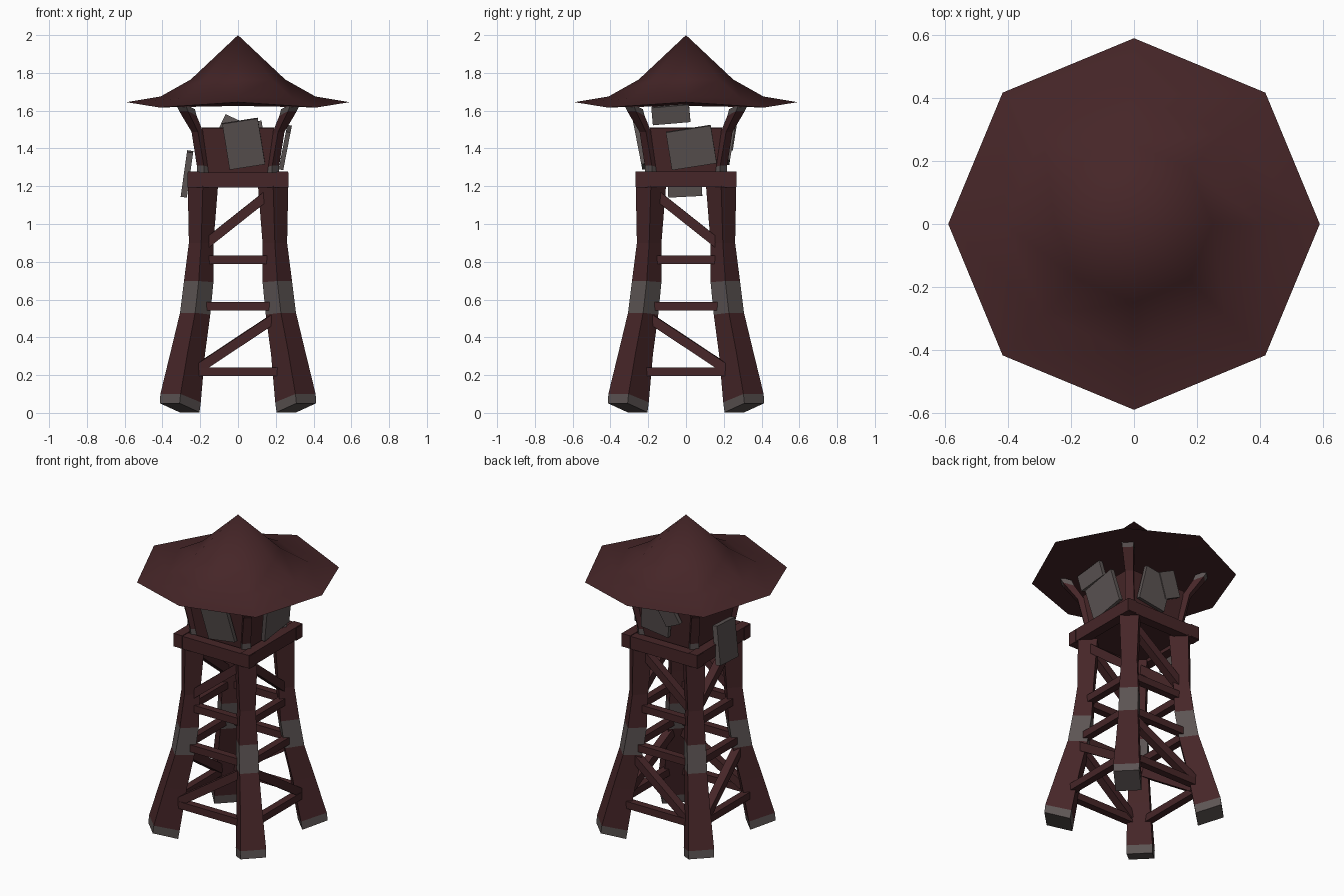
import bpy, bmesh, math
from mathutils import Matrix, Vector

if "Cube" in bpy.data.objects:
    bpy.data.objects.remove(bpy.data.objects["Cube"])


def material(name, rgb):
    m = bpy.data.materials.new(name)
    m.diffuse_color = (*rgb, 1)
    m.use_nodes = True
    m.node_tree.nodes["Principled BSDF"].inputs["Base Color"].default_value = m.diffuse_color
    return m


WOOD = material("dark red wood", (0.061, 0.019, 0.021))
GREY = material("weathered grey", (0.107, 0.089, 0.087))


def finish(name, bm, mats):
    bmesh.ops.recalc_face_normals(bm, faces=bm.faces)
    me = bpy.data.meshes.new(name)
    bm.to_mesh(me)
    bm.free()
    for m in mats:
        me.materials.append(m)
    ob = bpy.data.objects.new(name, me)
    bpy.context.collection.objects.link(ob)
    return ob


def box(name, size, matrix, mat):
    bm = bmesh.new()
    bmesh.ops.create_cube(bm, size=1, matrix=matrix @ Matrix.Diagonal((*size, 1)))
    return finish(name, bm, [mat])


def panel(name, az, u, d, z, w, h, t=0.025, tilt=0, roll=0, mat=GREY):
    """Board on one side: u along the side, d outward, tilt leans the top out."""
    r = math.radians
    m = (Matrix.Rotation(r(az), 4, 'Z') @ Matrix.Translation((u, -d, z))
         @ Matrix.Rotation(r(tilt), 4, 'X') @ Matrix.Rotation(r(roll), 4, 'Y'))
    return box(name, (w, t, h), m, mat)


def corner_post(name, sx, sy, sections, grey):
    """Loft of diamond sections (z, corner offset, half diagonal, z tilt)."""
    bm = bmesh.new()
    rings = []
    for z, c, h, t in sections:
        rings.append([bm.verts.new((sx * (c + dx * h), sy * (c + dy * h), z + t * (dx + dy)))
                      for dx, dy in ((1, 0), (0, 1), (-1, 0), (0, -1))])
    for k, (a, b) in enumerate(zip(rings, rings[1:])):
        for i in range(4):
            f = bm.faces.new((a[i], a[(i + 1) % 4], b[(i + 1) % 4], b[i]))
            f.material_index = 1 if k in grey else 0
    for ring, k in ((rings[0], 0), (rings[-1], len(rings) - 2)):
        bm.faces.new(ring).material_index = 1 if k in grey else 0
    return finish(name, bm, [WOOD, GREY])


# legs below the platform, roof posts above it
LEG = [(0.027, 0.309, 0.105, 0.024), (0.078, 0.304, 0.107, 0.022), (0.32, 0.265, 0.09, 0.01),
       (0.525, 0.227, 0.08, 0.005), (0.695, 0.208, 0.078, 0.003), (0.9, 0.195, 0.065, 0),
       (1.2, 0.186, 0.08, 0)]
POST = [(1.26, 0.178, 0.038, 0), (1.305, 0.181, 0.037, 0.004), (1.48, 0.212, 0.034, 0.008),
        (1.585, 0.265, 0.046, 0.012), (1.62, 0.278, 0.05, 0.012)]
for sx, xn in ((-1, "left"), (1, "right")):
    for sy, yn in ((-1, "front"), (1, "back")):
        corner_post(f"{yn}_{xn}_leg", sx, sy, LEG, {0, 3})
        corner_post(f"{yn}_{xn}_roof_post", sx, sy, POST, {0, 3})


def leg_offset(z):
    for a, b in zip(LEG, LEG[1:]):
        if z <= b[0]:
            return a[1] + (b[1] - a[1]) * (z - a[0]) / (b[0] - a[0])
    return LEG[-1][1]


def brace(name, az, u0, z0, u1, z1, size):
    rot = Matrix.Rotation(math.radians(az), 4, 'Z')
    p = Vector((u0, -leg_offset(z0), z0))
    q = Vector((u1, -leg_offset(z1), z1))
    x = (q - p).normalized()
    y = Vector((0, 0, 1)).cross(x).normalized()
    m = Matrix((x, y, x.cross(y))).transposed().to_4x4()
    m = rot @ Matrix.Translation((p + q) / 2) @ m
    return box(name, ((q - p).length, size, size), m, WOOD)


for i, (side, az) in enumerate((("front", 0), ("right", 90), ("back", 180), ("left", 270))):
    # rails and diagonal braces between the legs
    for z, half in ((0.217, 0.235), (0.565, 0.185), (0.81, 0.175)):
        brace(f"{side}_rail", az, -half, z, half, z, 0.045)
    s = 1 if i in (0, 3) else -1
    brace(f"{side}_lower_brace", az, -0.21 * s, 0.235, 0.19 * s, 0.5, 0.05)
    brace(f"{side}_upper_brace", az, -0.17 * s, 0.895, 0.17 * s, 1.165, 0.05)
    # platform frame and low cabin wall
    lift = 0.004 if i % 2 else 0
    panel(f"{side}_platform_beam", az, 0, 0.235, 1.233 + lift, 0.535, 0.08, 0.06, mat=WOOD)
    panel(f"{side}_cabin_wall", az, 0, 0.195, 1.385, 0.38, 0.25, 0.025, tilt=7, mat=WOOD)

# platform floor
box("platform_floor", (0.46, 0.46, 0.04), Matrix.Translation((0, 0, 1.24)), WOOD)

# loose grey boards nailed on the cabin
panel("front_board", 0, 0.03, 0.245, 1.425, 0.19, 0.25, tilt=11, roll=-9)
panel("right_board", 90, 0.028, 0.25, 1.405, 0.24, 0.205, tilt=11, roll=-9)
panel("right_high_board", 90, -0.08, 0.25, 1.58, 0.2, 0.095, tilt=14, roll=-5)
panel("back_board", 180, -0.045, 0.235, 1.43, 0.19, 0.21, tilt=9, roll=8)
panel("back_small_board", 180, 0.05, 0.25, 1.485, 0.11, 0.16, tilt=9, roll=-25)
panel("left_board", 270, 0.01, 0.27, 1.265, 0.18, 0.24, 0.033, tilt=-8, roll=3)

# eight-sided flared roof with a slightly wavy rim
bm = bmesh.new()
rings = []
for r, za, zd in ((0.59, 1.645, 1.617), (0.41, 1.675, 1.665), (0.25, 1.765, 1.765)):
    rings.append([bm.verts.new((r * math.cos(k * math.pi / 4), r * math.sin(k * math.pi / 4),
                                zd if k % 2 else za)) for k in range(8)])
apex = bm.verts.new((0, 0, 2))
under = bm.verts.new((0, 0, 1.625))
for k in range(8):
    n = (k + 1) % 8
    for a, b in zip(rings, rings[1:]):
        bm.faces.new((a[k], a[n], b[n], b[k]))
    bm.faces.new((rings[-1][k], rings[-1][n], apex))
    bm.faces.new((rings[0][n], rings[0][k], under))
roof = finish("roof", bm, [WOOD])
bpy.context.view_layer.objects.active = roof
roof.select_set(True)
bpy.ops.object.shade_smooth_by_angle(angle=math.radians(40))
